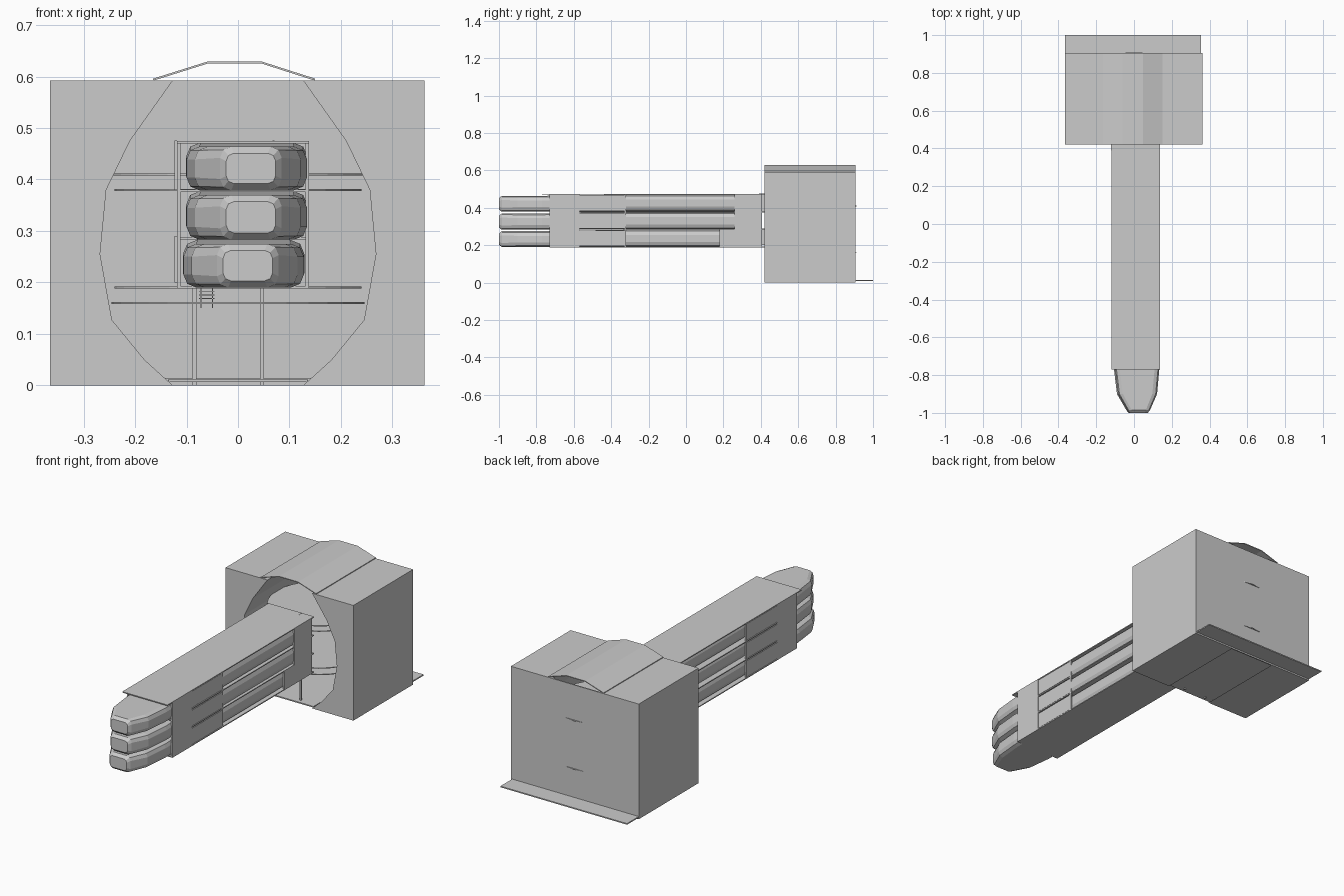
import bpy, math

if "Cube" in bpy.data.objects:
    bpy.data.objects.remove(bpy.data.objects["Cube"])

def mesh(name, verts, faces):
    me = bpy.data.meshes.new(name)
    me.from_pydata(verts, [], faces)
    me.update()
    ob = bpy.data.objects.new(name, me)
    bpy.context.collection.objects.link(ob)
    return ob

def loft(name, rings):
    """Closed skin through equally sized rings, capped at both ends."""
    n = len(rings[0])
    verts = [v for r in rings for v in r]
    faces = [(k*n+i, k*n+(i+1) % n, (k+1)*n+(i+1) % n, (k+1)*n+i)
             for k in range(len(rings)-1) for i in range(n)]
    faces.append(tuple(reversed(range(n))))
    faces.append(tuple((len(rings)-1)*n+i for i in range(n)))
    ob = mesh(name, verts, faces)
    import bmesh
    bm = bmesh.new()
    bm.from_mesh(ob.data)
    bmesh.ops.recalc_face_normals(bm, faces=bm.faces)
    bm.to_mesh(ob.data)
    bm.free()
    return ob

def prism(name, profile, y0, y1):
    return loft(name, [[(x, y, z) for x, z in profile] for y in (y0, y1)])

def box(name, x0, x1, y0, y1, z0, z1):
    return prism(name, [(x0, z0), (x1, z0), (x1, z1), (x0, z1)], y0, y1)

def disc(name, z, r, cy, t=0.004, n=32):
    return loft(name, [[(r*math.cos(2*math.pi*i/n), cy+r*math.sin(2*math.pi*i/n), h)
                        for i in range(n)] for h in (z-t/2, z+t/2)])

Y0, Y1 = 0.42, 0.905

# Hall: two side blocks shaped around the oval opening
arch = [(0.127, 0), (0.182, 0.05), (0.245, 0.127), (0.268, 0.255),
        (0.256, 0.38), (0.21, 0.475), (0.127, 0.592)]
for side, name, outer in ((-1, "hall_left_block", 0.365), (1, "hall_right_block", 0.362)):
    prof = [(side*x, z) for x, z in arch] + [(side*outer, 0.592), (side*outer, 0)]
    prism(name, prof, Y0, Y1)
box("hall_back_wall", -0.365, 0.362, Y1-0.006, Y1, 0, 0.592)

# Raised roof shell over the opening
roof = [(-0.165, 0.592), (-0.06, 0.625), (0.047, 0.625), (0.15, 0.592)]
prism("hall_roof_shell", roof + [(x, z+0.004) for x, z in reversed(roof)], Y0, Y1)

# Floor and rear apron
box("hall_floor", -0.135, 0.135, Y0, Y1, 0.006, 0.012)
box("rear_apron", -0.365, 0.355, Y1-0.01, 1.0, 0.008, 0.014)

# Round platforms inside the hall
for i, (z, r) in enumerate(((0.16, 0.246), (0.19, 0.24), (0.38, 0.24), (0.41, 0.246))):
    disc(f"round_platform_{i+1}", z, r, 0.665)

# Stacked cars with tapered noses
def car_ring(y, hw, z0, z1, r, cx=0.015):
    pts = []
    for sx, sz, a0 in ((1, 1, 0), (-1, 1, 90), (-1, -1, 180), (1, -1, 270)):
        ox = cx + sx*(hw-r)
        oz = z1-r if sz > 0 else z0+r
        for k in range(3):
            a = math.radians(a0+45*k)
            pts.append((ox+r*math.cos(a), y, oz+r*math.sin(a)))
    return pts

tiers = [(0.19, 0.275, 0.011), (0.283, 0.37, 0.017), (0.379, 0.464, 0.017)]
for i, (z0, z1, cx) in enumerate(tiers):
    rings = [car_ring(-1.0, 0.048, z0+0.013, z1-0.013, 0.015, cx+0.008),
             car_ring(-0.985, 0.060, z0, z1, 0.022, cx+0.008),
             car_ring(-0.90, 0.103, z0, z1, 0.025, cx+0.002),
             car_ring(-0.77, 0.117, z0, z1, 0.025, cx),
             car_ring(-0.32, 0.118, z0, z1+0.008, 0.028, cx),
             car_ring(0.40, 0.118, z0, z1+0.008, 0.028, cx)]
    loft(f"car_{i+1}", rings)

# Rack shelves
for i, (z, y) in enumerate(((0.190, -0.73), (0.285, -0.70), (0.378, -0.73), (0.472, -0.77))):
    box(f"shelf_{i+1}", -0.119, 0.138, y, 0.42, z-0.002, z+0.003)

# Rack side panels on both flanks
for side, xa, xb in (("left", -0.119, -0.112), ("right", 0.131, 0.138)):
    box(f"front_panel_{side}", xa, xb, -0.73, -0.57, 0.190, 0.475)
    for i, (z0, z1) in enumerate(((0.195, 0.278), (0.290, 0.371), (0.384, 0.468))):
        box(f"tier_panel_{side}_{i+1}", xa+0.001, xb-0.001, -0.57, -0.32, z0, z1)
        box(f"tier_post_{side}_{i+1}", xa, xb, -0.33, -0.32, z0-0.005, z1+0.005)
    box(f"rear_panel_{side}_top", xa, xb, 0.26, 0.405, 0.285, 0.475)
    box(f"rear_panel_{side}_low", xa, xb, 0.18, 0.325, 0.190, 0.285)
    box(f"rear_panel_{side}_end", xa, xb, 0.325, 0.405, 0.190, 0.285)

# Gate posts at the hall mouth
for z0, z1 in ((0.2, 0.29), (0.38, 0.476)):
    for x in (-0.121, 0.069):
        box("gate_post", x-0.002, x+0.002, 0.39, 0.42, z0, z1)

# Support legs
for x in (-0.085, 0.047):
    box("support_leg", x-0.004, x+0.004, 0.44, 0.448, 0, 0.19)

# Small ladder under the rack
for x in (-0.072, -0.05):
    box("ladder_rail", x-0.001, x+0.001, 0.44, 0.442, 0.15, 0.19)
for k in range(3):
    box("ladder_rung", -0.076, -0.046, 0.44, 0.442, 0.168+k*0.007, 0.1695+k*0.007)
